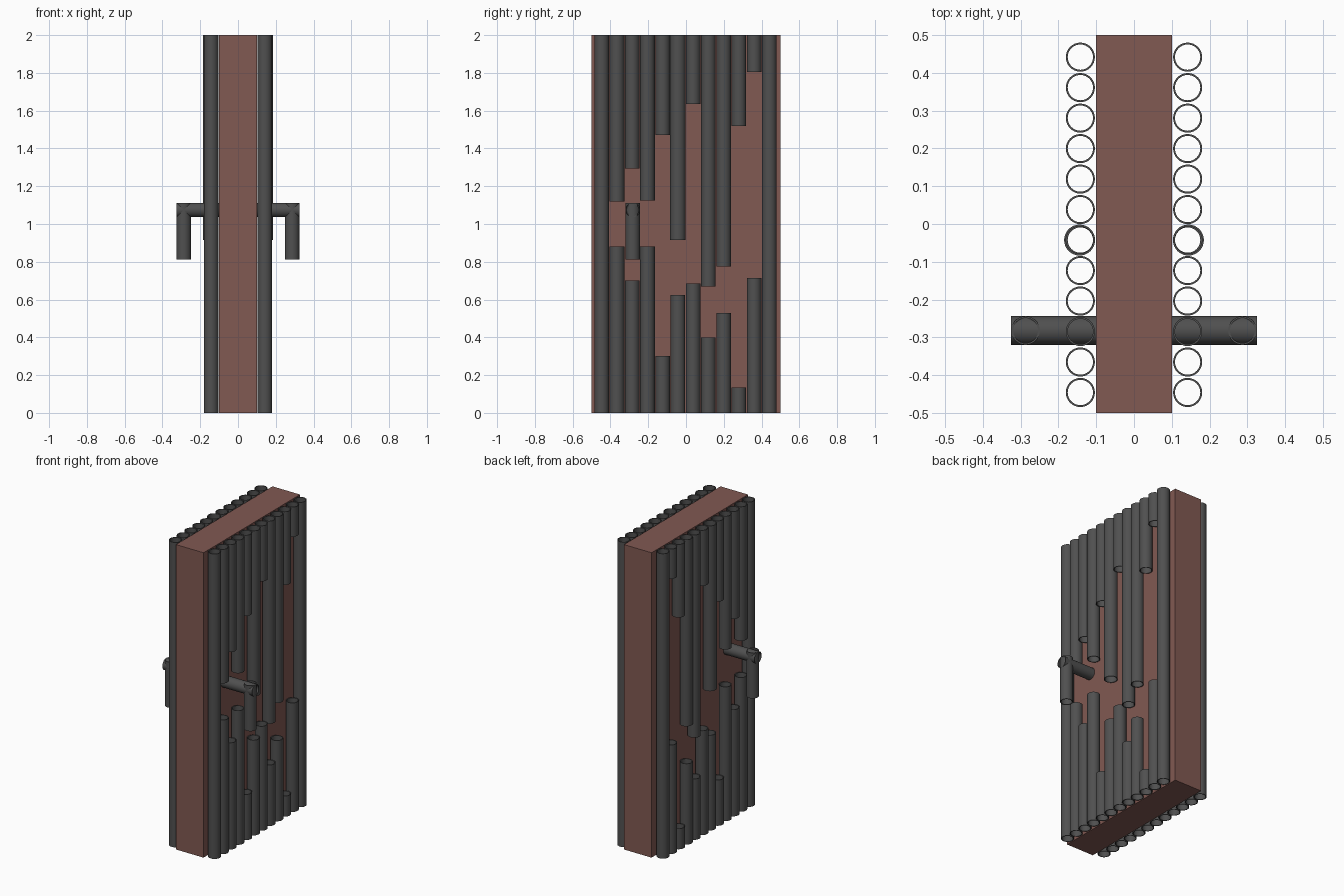
import bpy, bmesh, math
from mathutils import Matrix, Vector

if "Cube" in bpy.data.objects:
    bpy.data.objects.remove(bpy.data.objects["Cube"])


def material(name, color):
    m = bpy.data.materials.new(name)
    m.diffuse_color = color
    m.use_nodes = True
    m.node_tree.nodes["Principled BSDF"].inputs["Base Color"].default_value = m.diffuse_color
    return m


BROWN = material("brown_panel", (0.22, 0.10, 0.085, 1))
DARK = material("dark_metal", (0.08, 0.08, 0.08, 1))
SIDES, WALL = 32, 0.005


def tube(name, start, end, r=0.0385):
    """Open hollow pipe from start to end, with ring-shaped ends."""
    start, end = Vector(start), Vector(end)
    axis = end - start
    rot = axis.to_track_quat('Z', 'Y').to_matrix().to_4x4()
    place = Matrix.Translation(start) @ rot
    h = axis.length
    bm = bmesh.new()
    section = [(r, 0), (r, h), (r - WALL, h), (r - WALL, 0)]
    rings = []
    for rad, z in section:
        rings.append([bm.verts.new(place @ Vector((
            rad * math.cos(2 * math.pi * i / SIDES),
            rad * math.sin(2 * math.pi * i / SIDES), z))) for i in range(SIDES)])
    for k in range(4):
        a, b = rings[k], rings[(k + 1) % 4]
        for i in range(SIDES):
            j = (i + 1) % SIDES
            bm.faces.new((a[i], a[j], b[j], b[i]))
    bmesh.ops.recalc_face_normals(bm, faces=bm.faces)
    me = bpy.data.meshes.new(name)
    bm.to_mesh(me)
    bm.free()
    ob = bpy.data.objects.new(name, me)
    bpy.context.collection.objects.link(ob)
    me.materials.append(DARK)
    bpy.context.view_layer.objects.active = ob
    ob.select_set(True)
    bpy.ops.object.shade_smooth_by_angle(angle=math.radians(35))
    ob.select_set(False)


# Door panel
bpy.ops.mesh.primitive_cube_add(size=1, location=(0, 0, 1))
panel = bpy.context.object
panel.name = "door_panel"
panel.scale = (0.2, 1, 2)
bpy.ops.object.transform_apply(location=False, rotation=False, scale=True)
panel.data.materials.append(BROWN)
panel.select_set(False)

# Pipe gaps: (top of lower pipe, bottom of upper pipe), None = full height
GAPS = [None, (0.88, 1.12), (0.70, 1.295), (0.88, 1.125), (0.30, 1.47),
        (0.625, 0.915), (0.685, 1.635), (0.40, 0.67), (0.53, 0.775),
        (0.135, 1.52), (0.715, 1.805), None]

for side, s in (("right", 1), ("left", -1)):
    # Row of pipes covering this face of the door
    for i, gap in enumerate(GAPS):
        x, y = s * 0.142, -0.446 + i * 0.0807
        if gap is None:
            tube(f"full_pipe_{side}_{i}", (x, y, 0), (x, y, 2))
            continue
        tube(f"lower_pipe_{side}_{i}", (x, y, 0), (x, y, gap[0]))
        wide = i == 5  # one upper pipe is slightly wider
        tube(f"upper_pipe_{side}_{i}", (x + s * 0.002 * wide, y, gap[1]),
             (x + s * 0.002 * wide, y, 2), 0.041 if wide else 0.0385)
    # Door handle: crossbar and hanging grip
    hy = -0.282
    tube(f"handle_bar_{side}", (s * 0.095, hy, 1.074), (s * 0.325, hy, 1.074), 0.038)
    tube(f"handle_grip_{side}", (s * 0.287, hy, 0.813), (s * 0.287, hy, 1.112), 0.038)
